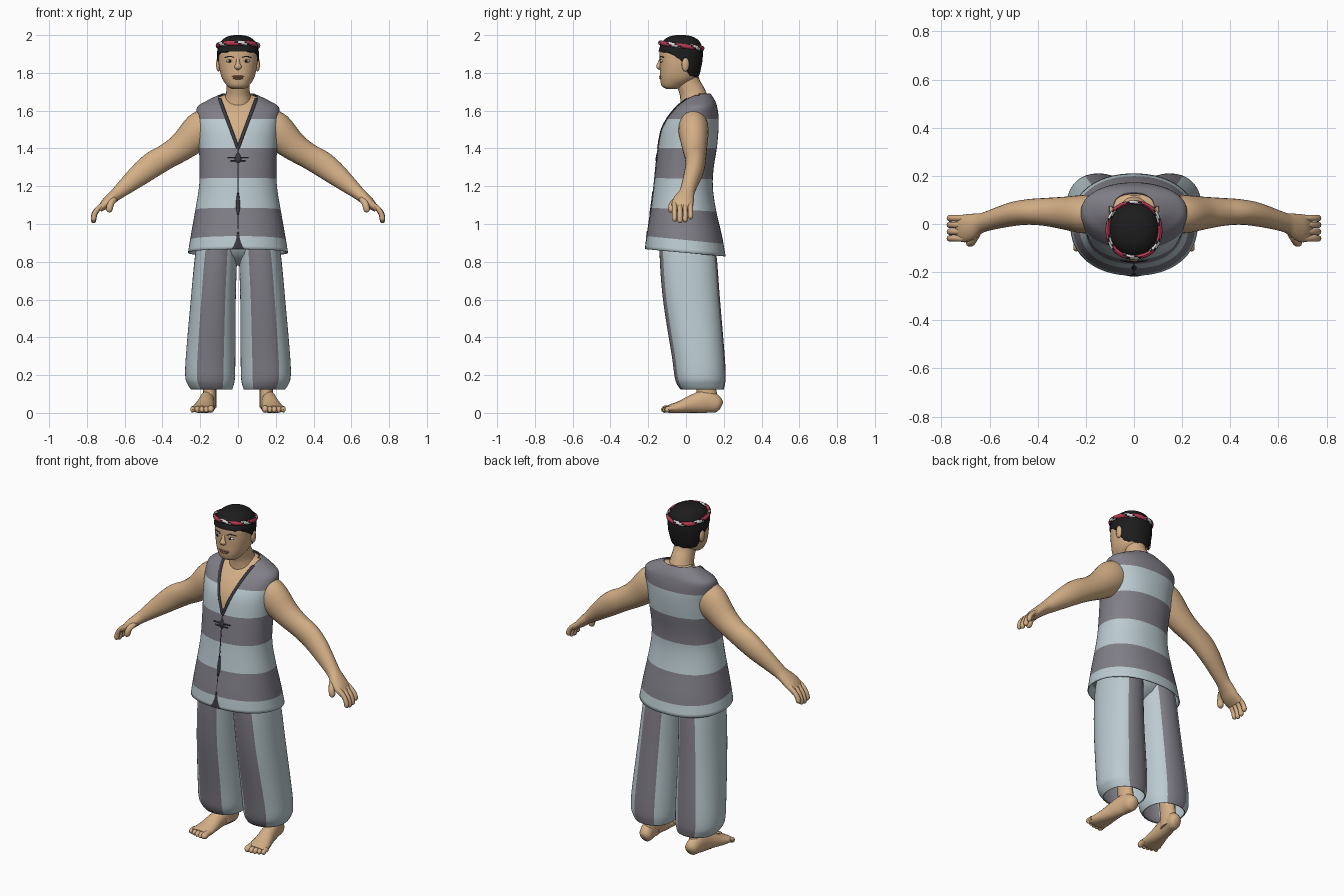
import bpy, bmesh, math
from mathutils import Vector

if "Cube" in bpy.data.objects:
    bpy.data.objects.remove(bpy.data.objects["Cube"])


def material(name, r, g, b):
    m = bpy.data.materials.new(name)
    m.diffuse_color = (r, g, b, 1)
    m.use_nodes = True
    m.node_tree.nodes["Principled BSDF"].inputs["Base Color"].default_value = m.diffuse_color
    return m


SKIN = material("tan skin", .66, .43, .24)
PALE = material("pale blue cloth", .50, .60, .64)
GREY = material("grey cloth", .22, .21, .245)
BLACK = material("black hair", .012, .012, .013)
TRIM = material("dark trim", .04, .04, .05)
RED = material("red band", .50, .04, .09)
WHITE = material("white band", .68, .68, .68)
LIP = material("brown lips", .36, .19, .11)


def smooth(pts, n=4):
    """Catmull-Rom resampling of tuples."""
    out = []
    for i in range(len(pts) - 1):
        a, b, c, d = (pts[max(i - 1, 0)], pts[i], pts[i + 1], pts[min(i + 2, len(pts) - 1)])
        for k in range(n):
            t = k / n
            out.append(tuple(.5 * (2 * q + (r - p) * t + (2 * p - 5 * q + 4 * r - s) * t * t
                                   + (3 * q - p - 3 * r + s) * t ** 3)
                             for p, q, r, s in zip(a, b, c, d)))
    return out + [tuple(pts[-1])]


def loft(name, rings, mats, rule=None, caps=True, mirror=False, thick=0, edit=None, closed=False):
    """Skin a list of equal point rings."""
    bm = bmesh.new()
    vs = [[bm.verts.new(p) for p in r] for r in rings]
    n = len(vs[0])
    for i in range(len(vs) if closed else len(vs) - 1):
        a, b = vs[i], vs[(i + 1) % len(vs)]
        for j in range(n):
            f = bm.faces.new((a[j], a[(j + 1) % n], b[(j + 1) % n], b[j]))
            f.material_index = rule(i, j) if rule else 0
    if caps and not closed:
        bm.faces.new(vs[0][::-1])
        bm.faces.new(vs[-1])
    if edit:
        edit(bm)
    if caps:
        bmesh.ops.recalc_face_normals(bm, faces=bm.faces)
    me = bpy.data.meshes.new(name)
    bm.to_mesh(me)
    bm.free()
    for m in mats:
        me.materials.append(m)
    for p in me.polygons:
        p.use_smooth = True
    me.set_sharp_from_angle(angle=math.radians(50))
    ob = bpy.data.objects.new(name, me)
    bpy.context.collection.objects.link(ob)
    if thick:
        s = ob.modifiers.new("thickness", 'SOLIDIFY')
        s.thickness, s.offset = thick, -1
    if mirror:
        ob.modifiers.new("mirror", 'MIRROR').use_mirror_merge = False
    return ob


def tube(name, pts, mat, side=(0, 1, 0), n=16, mirror=False, res=4, floor=False):
    """Elliptical tube; points are (x, y, z, radius across, radius along side)."""
    pts = smooth(pts, res)
    side = Vector(side)
    rings = []
    for i, p in enumerate(pts):
        t = Vector(pts[min(i + 1, len(pts) - 1)][:3]) - Vector(pts[max(i - 1, 0)][:3])
        nrm = t.cross(side).normalized()
        ring = [Vector(p[:3]) + nrm * p[3] * math.cos(a) + side * p[4] * math.sin(a)
                for a in (math.tau * k / n for k in range(n))]
        if floor:
            for v in ring:
                v.z = max(v.z, 0)
        rings.append(ring)
    return loft(name, rings, [mat], mirror=mirror)


def finger(name, path, r, mirror=True, **kw):
    """Round-ended tube along a short path."""
    p = [q + (r, r) for q in path]
    d = Vector(path[-1]) - Vector(path[-2])
    p.append(tuple(Vector(path[-1]) + d.normalized() * r * .8) + (r * .35, r * .35))
    return tube(name, p, SKIN, n=10, res=3, mirror=mirror, **kw)


def oval(z, yf, yb, x0, x1, n=48, e=2.2, tilt=0):
    """Horizontal superellipse ring."""
    cx, rx, cy, ry = (x0 + x1) / 2, (x1 - x0) / 2, (yf + yb) / 2, (yb - yf) / 2
    out = []
    for k in range(n):
        c, s = math.cos(math.tau * k / n), math.sin(math.tau * k / n)
        y = cy + ry * math.copysign(abs(s) ** (2 / e), s)
        out.append((cx + rx * math.copysign(abs(c) ** (2 / e), c), y, z - tilt * y))
    return out


def at(secs, z):
    """Interpolate (yf, yb, half width) of a section list at height z."""
    for a, b in zip(secs, secs[1:]):
        if z <= b[0]:
            t = max(0, (z - a[0]) / (b[0] - a[0]))
            return [p + (q - p) * t for p, q in zip(a[1:], b[1:])]
    return list(secs[-1][1:])


def front_y(secs, z, x, e=2.2):
    yf, yb, w = at(secs, z)
    return (yf + yb) / 2 - (yb - yf) / 2 * max(0, 1 - (abs(x) / w) ** e) ** (1 / e)


# Vest: striped shell with a V neck
VEST = smooth([(.848, -.215, .21, .265), (.95, -.205, .19, .248), (1.08, -.185, .158, .225),
               (1.2, -.17, .142, .206), (1.3, -.16, .147, .203), (1.4, -.148, .163, .207),
               (1.5, -.13, .172, .213), (1.57, -.095, .172, .22), (1.62, -.055, .165, .215),
               (1.65, -.025, .155, .17), (1.675, .0, .14, .12), (1.69, .02, .13, .085)])
BANDS = [(.915, .1), (1.075, .06), (1.24, .02), (1.403, 0), (1.555, 0)]
K = .37


def cut_vest(bm):
    planes = [((0, 0, z), (0, s, 1)) for z, s in BANDS]
    planes += [((0, 0, 1.4), (sx, 0, -K)) for sx in (1, -1)]
    for co, no in planes:
        bmesh.ops.bisect_plane(bm, geom=bm.verts[:] + bm.edges[:] + bm.faces[:],
                               plane_co=co, plane_no=no)
    gone = []
    for f in bm.faces:
        c = f.calc_center_median()
        f.material_index = (sum(c.z + s * c.y > z for z, s in BANDS)) % 2
        if c.y < .07 and abs(c.x) < K * (c.z - 1.4):
            gone.append(f)
    bmesh.ops.delete(bm, geom=gone, context='FACES')


loft("vest", [oval(z, f, b, -w, w, 64, tilt=.087 * max(0, (1.1 - z) / .25)) for z, f, b, w in VEST],
     [PALE, GREY], caps=False, thick=.006, edit=cut_vest)
loft("chest", [oval(z - .006, f + .012, b - .012, -w + .012, w - .012)
               for z, f, b, w in VEST if z > 1.3], [SKIN])

# Vest edging, ties and the small split at the hem
edge = []
for i in range(9):
    z = 1.4 + i * .033
    edge.append((K * (z - 1.4), front_y(VEST, z, K * (z - 1.4)), z, .005, .009))
tube("neck_edging", edge, TRIM, side=(1, 0, 0), n=8, mirror=True)
tube("front_seam", [(0, front_y(VEST, z, 0), z, .003, .003) for z in (.93, 1.05, 1.2, 1.3, 1.4)],
     TRIM, side=(1, 0, 0), n=6)
tube("lower_tie", [(0, front_y(VEST, z, 0), z, .005, w) for z, w in
                   ((1.05, .004), (1.09, .011), (1.13, .009), (1.17, .003))], TRIM, side=(1, 0, 0), n=8)
tube("hem_split", [(0, -.214, .867, .004, .034), (0, -.211, .89, .004, .024),
                   (0, -.208, .92, .004, .012), (0, -.205, .96, .004, .003)], TRIM, side=(1, 0, 0), n=8)
for z, w in ((1.335, .04), (1.352, .055)):
    tube("bow_strand", [(x, front_y(VEST, z, x), z, .004, .004) for x in (-w, 0, w)],
         TRIM, side=(0, 0, 1), n=6)
tube("bow_knot", [(0, -.153, 1.315, .004, .006), (0, -.153, 1.345, .008, .02),
                  (0, -.151, 1.375, .004, .005)], TRIM, side=(1, 0, 0), n=8)

# Trousers: wide legs with lengthwise stripes
LEG = smooth([(.125, -.03, .2, .03, .25), (.15, -.047, .206, .022, .266), (.19, -.06, .21, .016, .279),
              (.3, -.075, .205, .014, .276), (.6, -.122, .18, .012, .25), (.85, -.14, .16, .004, .225),
              (1.0, -.13, .135, .0, .19)])


def leg_stripe(i, j):
    a = math.tau * (j + .5) / 48
    u = math.cos(a)
    return int(-.55 < u < (.48 if math.sin(a) < 0 else .35))


loft("trouser_leg", [oval(*s) for s in LEG], [PALE, GREY], rule=leg_stripe,
     caps=False, thick=.006, mirror=True)
loft("trouser_seat", [oval(z, f, b, -w, w, 32) for z, f, b, w in
                      ((.78, -.02, .04, .05), (.84, -.1, .12, .12), (.9, -.13, .15, .2),
                       (1.0, -.13, .13, .19))], [PALE])

# Feet, toes and ankles
foot_x = lambda y: .15 + (.185 - y) * .14
tube("foot", [(foot_x(y), y, z, h, w) for y, z, h, w in
              ((.187, .035, .018, .015), (.17, .042, .042, .036), (.11, .06, .06, .04),
               (.04, .048, .05, .045), (-.03, .03, .034, .056), (-.08, .022, .024, .062),
               (-.1, .02, .018, .058))], SKIN, side=(1, 0, 0), mirror=True, floor=True)
for k in range(5):
    x, r, tip = foot_x(-.1) - .046 + k * .024, (.018, .014, .014, .013, .012)[k], -.117 + k * k * .0012
    finger("toe", [(x, -.07, .024), (x, -.1, .022), (x, tip, r)], r, side=(1, 0, 0), floor=True)
tube("ankle", [(.15, .112, .03, .05, .036), (.15, .11, .09, .056, .036), (.15, .105, .15, .05, .037),
               (.15, .09, .32, .06, .05)], SKIN, side=(1, 0, 0), mirror=True)

# Arms, hands and fingers
tube("arm", [(.14, .04, 1.54, .085, .07), (.20, .04, 1.495, .097, .08), (.29, .045, 1.415, .077, .068),
             (.37, .05, 1.362, .067, .058), (.44, .05, 1.322, .068, .053), (.51, .04, 1.27, .061, .05),
             (.60, .015, 1.195, .043, .042), (.635, .003, 1.165, .035, .042), (.665, -.01, 1.14, .031, .053),
             (.70, -.018, 1.108, .027, .058), (.733, -.018, 1.075, .014, .052)], SKIN, n=24, mirror=True)
for k in range(4):
    y, d = -.06 + k * .028, (.004, .012, .008, -.008)[k]
    finger("finger", [(.70, y, 1.112), (.737, y, 1.085), (.759, y, 1.055 - d * .5), (.765, y, 1.028 - d)], .0135)
finger("thumb", [(.65, -.04, 1.14), (.672, -.072, 1.11), (.682, -.078, 1.075)], .017)

# Neck and head
tube("neck", [(0, .05, 1.63, .08, .08), (0, .035, 1.69, .069, .064), (0, .015, 1.74, .062, .06),
              (0, .0, 1.80, .06, .06)], SKIN, side=(1, 0, 0), n=24)
HEAD = smooth([(1.716, -.105, -.045, .035), (1.73, -.128, -.01, .056), (1.77, -.137, .055, .084),
               (1.82, -.138, .073, .098), (1.87, -.139, .082, .104), (1.92, -.138, .082, .103),
               (1.96, -.118, .064, .084), (1.982, -.085, .03, .052), (1.99, -.045, -.01, .015)])
loft("head", [oval(z, f, b, -w, w, 40) for z, f, b, w in HEAD], [SKIN])


def ball(name, loc, size, mat, mirror=True):
    x, y, z = loc
    pts = [(x, y, z - size[2] * math.cos(a), size[1] * math.sin(a), size[0] * math.sin(a))
           for a in (math.pi * (k + .1) / 8.2 for k in range(9))]
    return tube(name, pts, mat, side=(1, 0, 0), n=12, res=1, mirror=mirror)


tube("nose", [(0, -.132, 1.875, .008, .009), (0, -.141, 1.85, .01, .011), (0, -.144, 1.832, .013, .02),
              (0, -.136, 1.82, .006, .012)], SKIN, side=(1, 0, 0), n=12)
ball("eye", (.045, -.129, 1.863), (.018, .009, .008), WHITE)
ball("pupil", (.044, -.134, 1.863), (.008, .006, .0075), BLACK)
tube("eyebrow", [(x, front_y(HEAD, z, x) - .001, z, .003, .003) for x, z in
                 ((.022, 1.882), (.045, 1.888), (.07, 1.881))], TRIM, side=(0, 0, 1), n=6, mirror=True)
ball("upper_lip", (0, -.133, 1.781), (.034, .009, .006), LIP, False)
ball("lower_lip", (0, -.133, 1.771), (.028, .009, .006), LIP, False)
ball("ear", (.104, -.003, 1.845), (.012, .02, .038), SKIN)

# Hair cap: hairline drops from brow to nape
N = 48
line = [(-1, 1.913), (-.45, 1.91), (-.1, 1.875), (.2, 1.86), (.45, 1.785), (1, 1.775)]
hair = []
for i in range(15):
    t, ring = math.sin(math.pi / 2 * i / 14), []
    for k in range(N):
        s = math.sin(math.tau * k / N)
        z = at([(a, b) for a, b in line], s)[0]
        z += (1.99 - z) * t
        f, b, w = at(HEAD, z)
        x, y, _ = oval(z, f - .006, b + .006, -w - .006, w + .006, N)[k]
        ring.append((x, y, z + .01 * t))
    hair.append(ring)
loft("hair", hair, [BLACK])

# Twisted headband
band = []
for i in range(N):
    x, y, z = oval(1.941, -.138, .088, -.108, .108, N, tilt=.13)[i]
    d = Vector((x, y + .025, 0)).normalized() * .010
    band.append([Vector((x, y, z)) + d * math.cos(a) + Vector((0, 0, .013)) * math.sin(a)
                 for a in (math.tau * k / 8 for k in range(8))])
loft("headband", band, [RED, WHITE, BLACK], closed=True,
     rule=lambda i, j: (0, 0, 0, 2, 1, 1, 2, 0)[(i + j) % 8])
